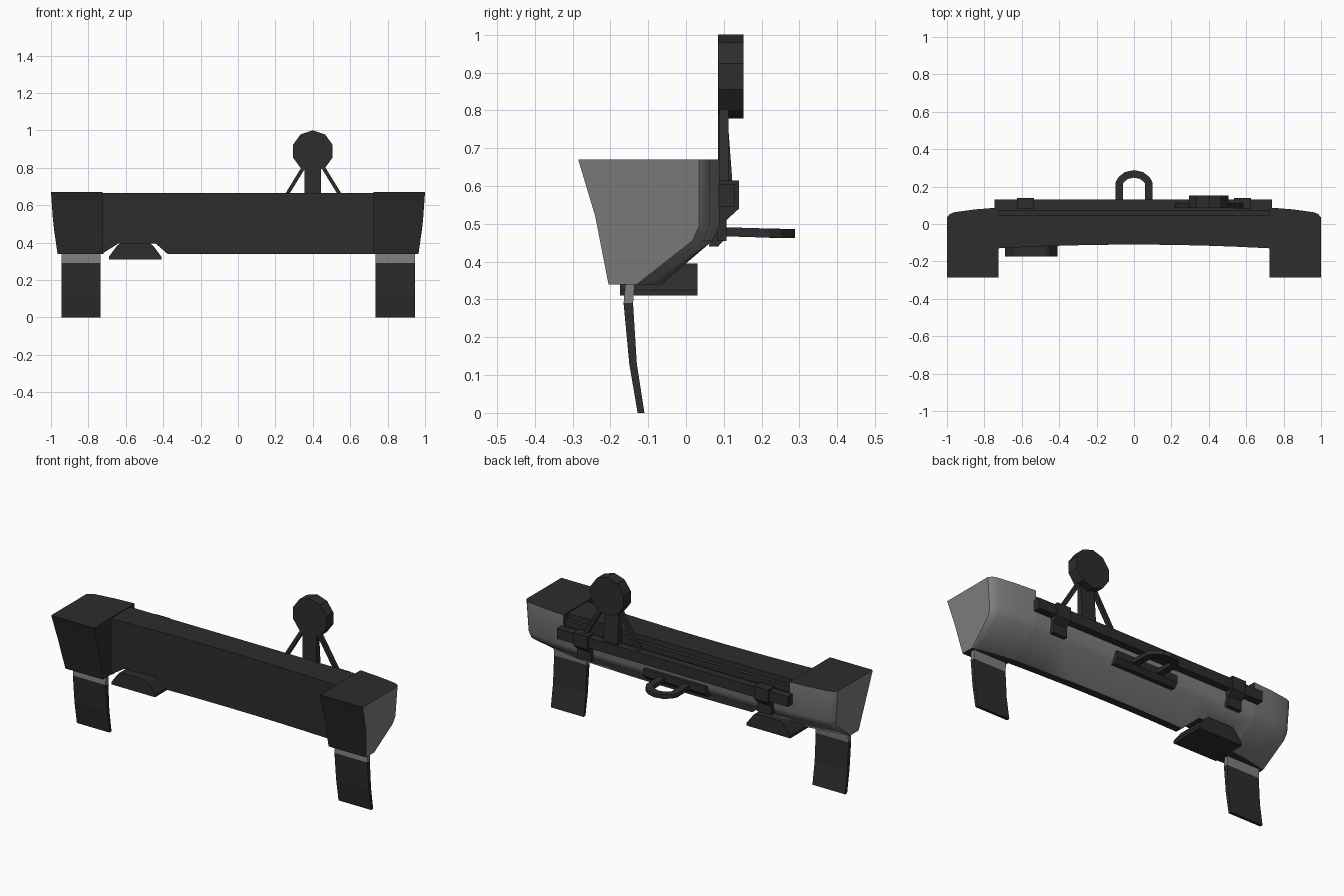
import bpy, bmesh, math
from mathutils import Vector

cube = bpy.data.objects.get("Cube")
if cube:
    bpy.data.objects.remove(cube, do_unlink=True)


def material(name, value):
    m = bpy.data.materials.new(name)
    m.use_nodes = True
    col = (value, value, value, 1)
    m.diffuse_color = col
    m.node_tree.nodes["Principled BSDF"].inputs["Base Color"].default_value = col
    return m


DARK = material("black plastic", 0.026)
GREY = material("grey paint", 0.21)


def loft(name, rings, mats=(DARK,)):
    """Skin a list of equal-length closed rings and cap both ends."""
    bm = bmesh.new()
    vs = [[bm.verts.new(p) for p in r] for r in rings]
    n = len(rings[0])
    for a, b in zip(vs, vs[1:]):
        for i in range(n):
            j = (i + 1) % n
            bm.faces.new((a[i], a[j], b[j], b[i]))
    bm.faces.new(vs[0])
    bm.faces.new(vs[-1])
    bmesh.ops.recalc_face_normals(bm, faces=bm.faces)
    me = bpy.data.meshes.new(name)
    bm.to_mesh(me)
    bm.free()
    ob = bpy.data.objects.new(name, me)
    bpy.context.collection.objects.link(ob)
    for m in mats:
        me.materials.append(m)
    return ob


def prism(name, profile, axis, lo, hi, mat=DARK):
    """Extrude a 2D profile along axis 0 (x), 1 (y) or 2 (z)."""
    def put(p, d):
        q = list(p)
        q.insert(axis, d)
        return q
    return loft(name, [[put(p, d) for p in profile] for d in (lo, hi)], (mat,))


def box(name, x, y, z):
    return prism(name, [(x[0], y[0]), (x[1], y[0]), (x[1], y[1]), (x[0], y[1])], 2, *z)


def activate(ob):
    bpy.ops.object.select_all(action='DESELECT')
    ob.select_set(True)
    bpy.context.view_layer.objects.active = ob


def finish_shell(ob, is_grey):
    for f in ob.data.polygons:
        f.material_index = int(is_grey(f))
    activate(ob)
    bpy.ops.object.shade_smooth_by_angle(angle=math.radians(38))


# End caps: flared boxes with rounded outer rear corners
def cap_ring(side, x, back, under):
    pts = [(-.285, .67), (-.24, .52), (-.205, .34), (under, .34),
           (back - .018, .455), (back, .495), (back, .67)]
    def flare(z):
        t = (.67 - z) / .33
        return .035 * t ** 1.5 * max(0, (x - .725) / .275)
    return [(side * (x - flare(z)), y, z) for y, z in pts]


STATIONS = [(.725, .088, -.085), (.85, .078, -.1), (.96, .063, -.12), (.985, .053, -.125), (1, .035, -.13)]
for side, label in ((1, "left"), (-1, "right")):
    cap = loft(label + "_end_cap", [cap_ring(side, *s) for s in STATIONS], (DARK, GREY))
    finish_shell(cap, lambda f: f.normal.y > .2 or f.normal.x * side > .5)

    # Mud flap hanging from a painted strap
    lo, hi = sorted((side * .735, side * .945))
    prism(label + "_flap_strap", [(-.165, .29), (-.14, .29), (-.135, .345), (-.16, .345)], 0, lo, hi, GREY)
    prism(label + "_mud_flap", [(-.165, .29), (-.15, .13), (-.128, 0), (-.11, 0), (-.13, .13), (-.14, .29)],
          0, lo, hi)

    # Bracket clamping the rear bar
    bx = side * .58
    prism(label + "_bar_bracket", [(.083, .455), (.107, .455), (.107, .51), (.14, .54), (.14, .615), (.083, .615)],
          0, bx - .045, bx + .045)


# Centre beam, slightly bowed, with a stepped upper rear edge
def beam_ring(x):
    bow = .02 * (1 - (x / .725) ** 2)
    front = -.13 + bow
    pts = [(front, .665), (front, .34), (-.085 + bow, .34), (.07, .455), (.088, .495),
           (.088, .6), (.072, .6), (.072, .633), (.048, .633), (.048, .665)]
    return [(x, y, z) for y, z in pts]


beam = loft("centre_beam", [beam_ring(.725 * i / 4) for i in range(-4, 5)], (DARK, GREY))
cutter = prism("exhaust_notch_cutter", [(-.72, .33), (-.72, .345), (-.64, .395), (-.44, .395), (-.375, .338),
                                        (-.375, .33)], 1, -.3, .3)
cutter.hide_render = True
notch = beam.modifiers.new("notch", 'BOOLEAN')
notch.operation = 'DIFFERENCE'
notch.solver = 'EXACT'
notch.object = cutter
activate(beam)
bpy.ops.object.modifier_apply(modifier="notch")
bpy.data.objects.remove(cutter, do_unlink=True)
finish_shell(beam, lambda f: f.normal.y > .2 and f.center.z < .6 and f.center.y > -.08)

# Rear bar
box("rear_bar", (-.745, .738), (.085, .13), (.545, .605))

# Exhaust tip
prism("exhaust_tip", [(-.69, .31), (-.41, .31), (-.41, .325), (-.455, .385), (-.47, .395),
                      (-.63, .395), (-.645, .385), (-.69, .325)], 1, -.175, .03)

# Round lamp on a braced post
LX, LZ, R = .4, .889, .111
disc = [(LX + R * math.cos(math.radians(90 + 36 * i)), LZ + R * math.sin(math.radians(90 + 36 * i)))
        for i in range(10)]
prism("round_lamp", disc, 1, .085, .152)
prism("lamp_post", [(.085, .55), (.122, .55), (.122, .62), (.107, .82), (.085, .82)], 0, LX - .045, LX + .045)
for side, label in ((1, "left"), (-1, "right")):
    strut = [(.165, .6), (.188, .6), (.05, .825), (.027, .825)]
    prism(label + "_lamp_strut", [(LX + .003 + side * x, z) for x, z in strut], 1, .088, .112)

# Tow hook and its mounting plate
prism("hook_plate", [(.06, .44), (.085, .44), (.107, .465), (.107, .505), (.08, .505)], 0, -.2, .2)
path = [(-.08, .09), (-.08, .22)]
path += [(-.08 * math.cos(a), .205 + .063 * math.sin(a)) for a in (math.pi * k / 6 for k in range(1, 6))]
path += [(.08, .22), (.08, .09)]
rings = []
for i, p in enumerate(path):
    a, b = path[max(i - 1, 0)], path[min(i + 1, len(path) - 1)]
    t = Vector((b[0] - a[0], b[1] - a[1], 0)).normalized()
    n = Vector((-t.y, t.x, 0)) * .02
    c = Vector((p[0], p[1], .479 - .03 * (p[1] - .1)))
    up = Vector((0, 0, .012))
    rings.append([c + n + up, c - n + up, c - n - up, c + n - up])
loft("tow_hook", rings)
